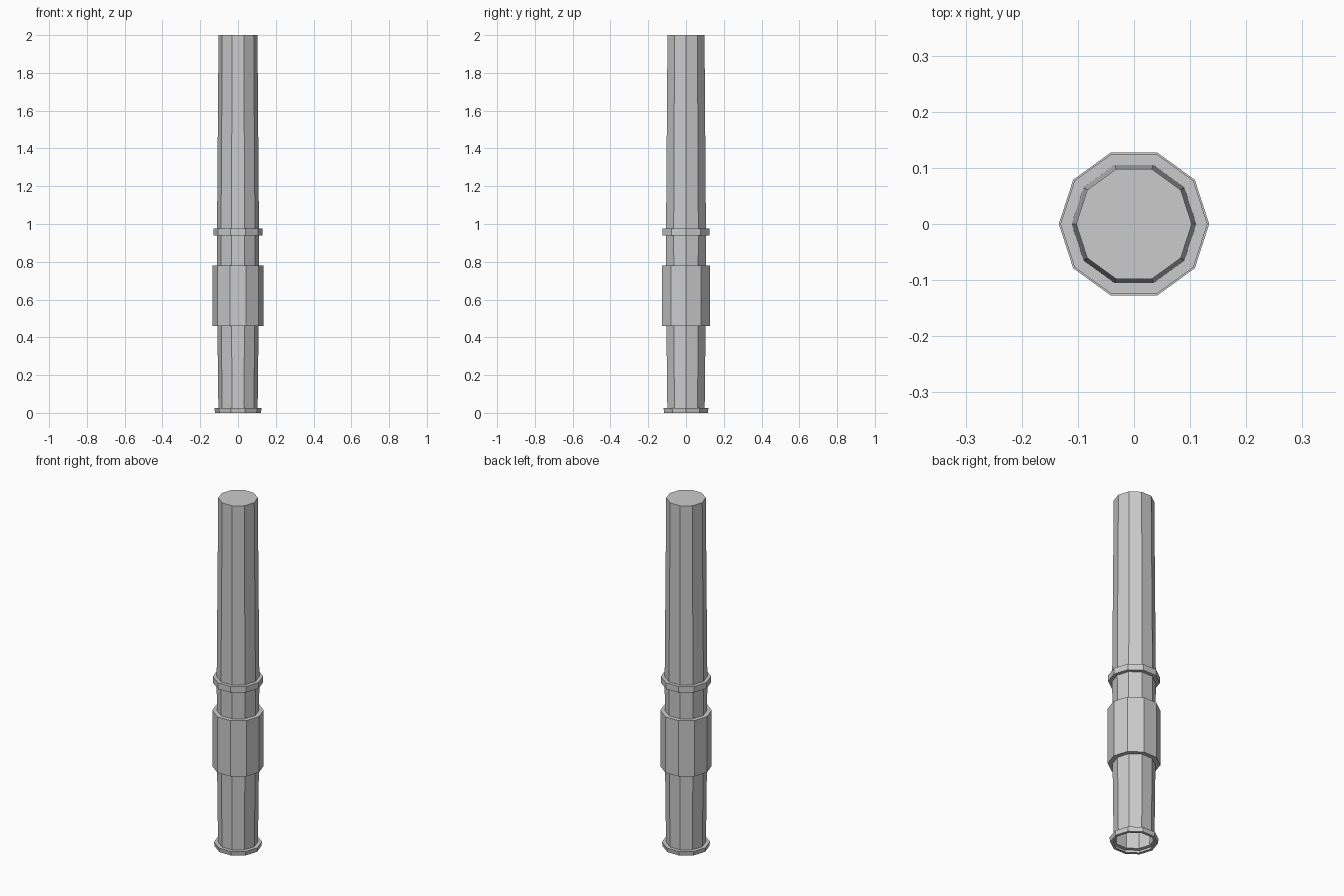
import bpy, bmesh
from math import cos, sin, tau

if "Cube" in bpy.data.objects:
    bpy.data.objects.remove(bpy.data.objects["Cube"])

SIDES = 10

# Outer profile (radius, height), open at the bottom and capped on top
PROFILE = [
    (0.105, 0.0), (0.121, 0.0), (0.125, 0.025), (0.104, 0.025),    # foot collar
    (0.109, 0.46), (0.134, 0.46), (0.134, 0.78), (0.110, 0.78),    # grip sleeve
    (0.111, 0.94), (0.131, 0.94), (0.131, 0.975), (0.111, 0.975),  # thin ring
    (0.103, 2.0),                                                  # tapered shaft end
]


def lathe(name, profile):
    bm = bmesh.new()
    rings = [[bm.verts.new((r * cos(tau * i / SIDES), r * sin(tau * i / SIDES), z))
              for i in range(SIDES)] for r, z in profile]
    for low, high in zip(rings, rings[1:]):
        for i in range(SIDES):
            j = (i + 1) % SIDES
            bm.faces.new((low[i], low[j], high[j], high[i]))
    bm.faces.new(rings[-1])
    mesh = bpy.data.meshes.new(name)
    bm.to_mesh(mesh)
    bm.free()
    obj = bpy.data.objects.new(name, mesh)
    bpy.context.collection.objects.link(obj)
    return obj


# Ten-sided tapered tube with its collars
lathe("collared_tube", PROFILE)
